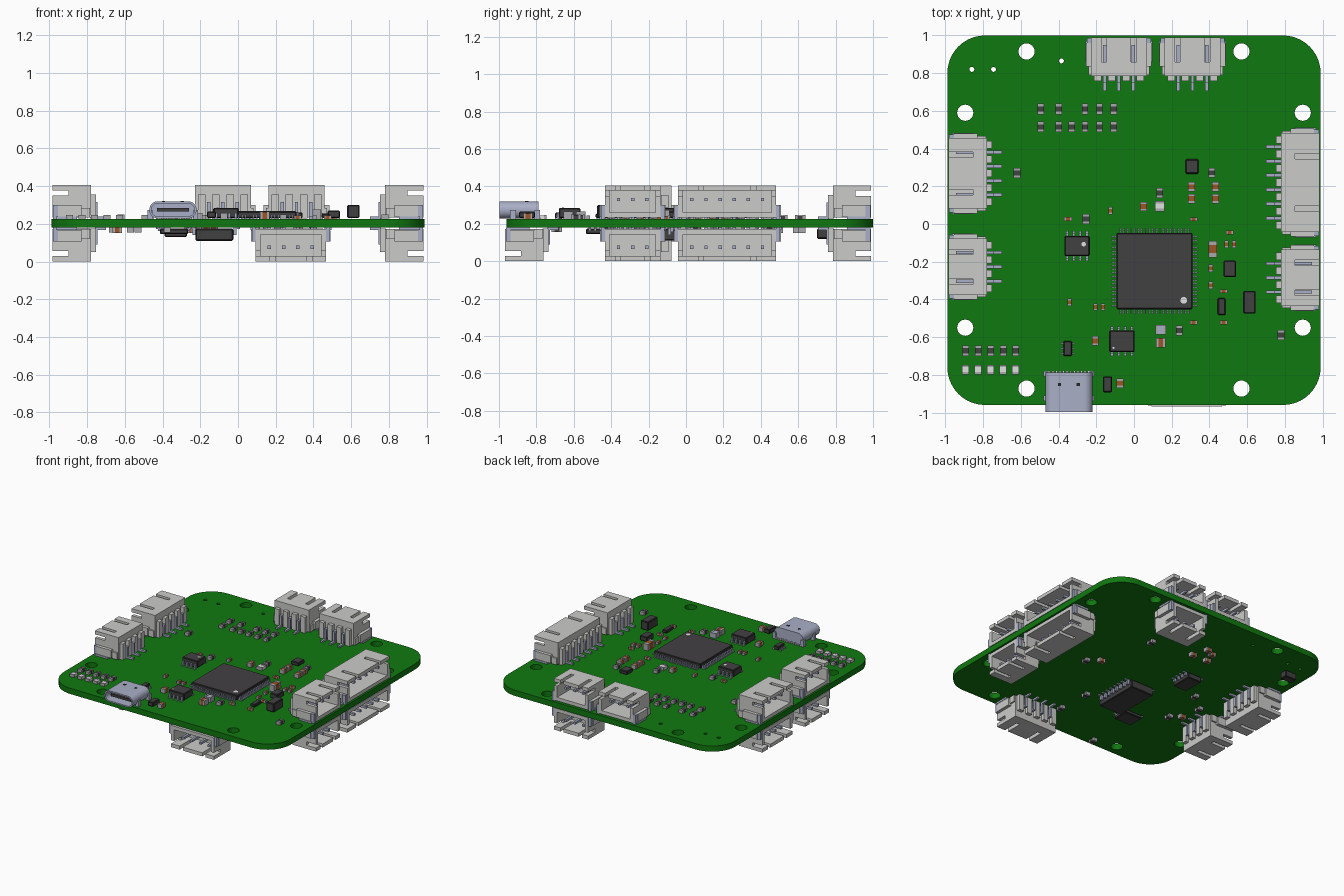
import bpy, bmesh
from math import pi, sin, cos
from mathutils import Matrix, Vector

cube = bpy.data.objects.get("Cube")
if cube:
    bpy.data.objects.remove(cube, do_unlink=True)

TOP, BOTTOM = 0.225, 0.18
PITCH = 0.0756


def material(name, r, g, b):
    m = bpy.data.materials.new(name)
    m.use_nodes = True
    m.diffuse_color = (r, g, b, 1)
    m.node_tree.nodes["Principled BSDF"].inputs["Base Color"].default_value = (r, g, b, 1)
    return m


MATS = [
    material("board green", 0.005, 0.19, 0.005),
    material("housing grey", 0.6, 0.6, 0.59),
    material("pin metal", 0.4, 0.43, 0.57),
    material("chip charcoal", 0.055, 0.052, 0.055),
    material("black", 0.018, 0.018, 0.018),
    material("solder grey", 0.4, 0.4, 0.43),
    material("capacitor brown", 0.33, 0.09, 0.02),
    material("marking white", 0.75, 0.75, 0.75),
]
GREEN, HOUSING, PIN, CHIP, BLACK, SOLDER, BROWN, WHITE = range(len(MATS))


def box(bm, x, y, z, mat):
    """Box between the (low, high) pairs x, y and z."""
    lo, hi = Vector((x[0], y[0], z[0])), Vector((x[1], y[1], z[1]))
    m = Matrix.Translation((lo + hi) / 2) @ Matrix.Diagonal((*(hi - lo), 1))
    verts = bmesh.ops.create_cube(bm, size=1, matrix=m)["verts"]
    for f in {f for v in verts for f in v.link_faces}:
        f.material_index = mat


def dot(bm, x, y, z, r):
    verts = bmesh.ops.create_cone(bm, cap_ends=True, segments=16, radius1=r, radius2=r,
                                  depth=0.004, matrix=Matrix.Translation((x, y, z)))["verts"]
    for f in {f for v in verts for f in v.link_faces}:
        f.material_index = WHITE


def add_mesh(name, mesh, matrix=Matrix()):
    ob = bpy.data.objects.new(name, mesh)
    ob.matrix_world = matrix
    for m in MATS:
        mesh.materials.append(m)
    bpy.context.scene.collection.objects.link(ob)
    return ob


def finish(name, bm, matrix=Matrix()):
    mesh = bpy.data.meshes.new(name)
    bm.to_mesh(mesh)
    bm.free()
    return add_mesh(name, mesh, matrix)


def place(x, y, under=False, angle=0):
    """Frame on the upper or lower face of the board."""
    m = Matrix.Translation((x, y, BOTTOM if under else TOP)) @ Matrix.Rotation(angle, 4, "Z")
    return m @ Matrix.Rotation(pi, 4, "Y") if under else m


def rounded(w, d, r, n=10):
    """Outline of a rounded rectangle; a circle when w = d = 2r."""
    pts = []
    for k, (sx, sy) in enumerate([(1, 1), (-1, 1), (-1, -1), (1, -1)]):
        for i in range(n + 1):
            a = (k + i / n) * pi / 2
            pts.append((sx * (w / 2 - r) + r * cos(a), sy * (d / 2 - r) + r * sin(a)))
    return pts


def plate(name, outlines, thickness, mat, matrix):
    """Extruded outline; further outlines become holes."""
    cu = bpy.data.curves.new(name, "CURVE")
    cu.dimensions, cu.fill_mode, cu.extrude = "2D", "BOTH", thickness / 2
    for pts in outlines:
        sp = cu.splines.new("POLY")
        sp.points.add(len(pts) - 1)
        for p, (x, y) in zip(sp.points, pts):
            p.co = (x, y, 0, 1)
        sp.use_cyclic_u = True
    tmp = bpy.data.objects.new(name + " outline", cu)
    mesh = bpy.data.meshes.new_from_object(tmp)
    bpy.data.objects.remove(tmp)
    mesh.materials.clear()
    ob = add_mesh(name, mesh, matrix)
    for p in mesh.polygons:
        p.material_index = mat
    bpy.ops.object.select_all(action="DESELECT")
    ob.select_set(True)
    bpy.context.view_layer.objects.active = ob
    bpy.ops.object.shade_smooth_by_angle()
    return ob


# Board with mounting holes and small vias
holes = [(sx * 0.57, y, 0.043) for sx in (-1, 1) for y in (0.915, -0.873)]
holes += [(sx * 0.895, y, 0.043) for sx in (-1, 1) for y in (0.59, -0.55)]
holes += [(-0.86, 0.82, 0.013), (-0.745, 0.82, 0.013), (-0.385, 0.865, 0.013)]
outlines = [[(x, y + 0.02) for x, y in rounded(1.98, 1.96, 0.2)]]
for hx, hy, r in holes:
    outlines.append([(hx + x, hy + y) for x, y in rounded(2 * r, 2 * r, r, 6)])
plate("circuit_board", outlines, TOP - BOTTOM, GREEN, Matrix.Translation((0, 0, (TOP + BOTTOM) / 2)))


# Side-entry connector: mouth at y = 0 facing -y, leads at the rear
def connector(name, pins, x, y, angle, under=False):
    bm = bmesh.new()
    h = ((pins - 1) * PITCH + 0.147) / 2
    top, roof, slot, sw = 0.18, 0.152, h * 0.53, 0.014
    box(bm, (-h, h), (0, 0.2), (0.008, 0.036), HOUSING)
    box(bm, (-h, h), (0.165, 0.205), (0.008, top), HOUSING)
    box(bm, (-h, h), (0.13, 0.17), (roof, top), HOUSING)
    for lo, hi in ((-h, -slot - sw), (-slot + sw, slot - sw), (slot + sw, h)):
        box(bm, (lo, hi), (0, 0.13), (roof, top), HOUSING)
    for s in (-1, 1):
        def side(a, b, yy, zz, mat=HOUSING):
            box(bm, sorted((s * a, s * b)), yy, zz, mat)
        side(h - 0.026, h, (0, 0.2), (0.008, 0.125), HOUSING)
        side(h - 0.026, h, (0.085, 0.2), (0.1, top), HOUSING)
        side(h, h + 0.025, (0.03, 0.155), (0.015, 0.075))
        side(h, h + 0.012, (0.155, 0.2), (0.008, 0.06))
        side(h, h + 0.02, (0.004, 0.03), (0, 0.075), PIN)
        side(h, h + 0.028, (0.02, 0.13), (0, 0.014), PIN)
    for i in range(pins + 1):
        cx = (i - pins / 2) * PITCH
        box(bm, (cx - 0.02, cx + 0.02), (0.2, 0.232), (0.004, 0.13), HOUSING)
    for i in range(pins):
        cx = (i - (pins - 1) / 2) * PITCH
        w = (cx - 0.009, cx + 0.009)
        box(bm, w, (0.04, 0.17), (0.096, 0.114), PIN)
        box(bm, w, (0.2, 0.238), (0.075, 0.09), PIN)
        box(bm, w, (0.226, 0.24), (0, 0.09), PIN)
        box(bm, w, (0.226, 0.285), (0, 0.014), PIN)
    finish(name, bm, place(x, y, under, angle))


for under in (False, True):
    face = "lower" if under else "upper"
    connector(face + "_left_side_connector_a", 3, 0.985, -0.285, pi / 2, under)
    connector(face + "_left_side_connector_b", 6, 0.985, 0.22, pi / 2, under)
    connector(face + "_right_side_connector_a", 4, -0.985, 0.268, -pi / 2, under)
    connector(face + "_right_side_connector_b", 3, -0.985, -0.227, -pi / 2, under)
    connector(face + "_back_connector", 3, 0.31, 0.99, pi, under)
connector("upper_back_connector_b", 3, -0.08, 0.99, pi)
connector("lower_front_connector", 4, 0.28, -0.967, 0, True)


# Chips: leads run along x (rows at both y ends), y, or both
def chip(name, x, y, w, d, h, leads=0, rows="", reach=0.028, pitch=0.04, under=False, mark=None):
    bm = bmesh.new()
    box(bm, (-w / 2, w / 2), (-d / 2, d / 2), (0.006, h), CHIP)
    bmesh.ops.bevel(bm, geom=bm.edges[:], offset=0.006, segments=1, affect="EDGES", material=BLACK)
    t = pitch * 0.2
    for i in range(leads):
        c = (i - (leads - 1) / 2) * pitch
        for s in (-1, 1):
            for row, half in (("y", d / 2), ("x", w / 2)):
                if row not in rows:
                    continue
                foot = sorted((s * half, s * (half + reach)))
                knee = sorted((s * (half - 0.004), s * (half + reach / 2)))
                for out, zz in ((foot, (0, 0.008)), (knee, (0.006, h * 0.55))):
                    a = ((c - t, c + t), out)
                    box(bm, *(a if row == "y" else a[::-1]), zz, PIN)
    if mark:
        dot(bm, mark[0], mark[1], h, mark[2])
    finish(name, bm, place(x, y, under))


chip("processor", 0.109, -0.25, 0.405, 0.405, 0.042, 20, "xy", 0.026, 0.0192, mark=(0.155, -0.155, 0.018))
chip("driver_chip", -0.302, -0.117, 0.135, 0.108, 0.06, 4, "y", 0.025, 0.035, mark=(0.035, 0.01, 0.012))
chip("memory_chip", -0.064, -0.622, 0.135, 0.115, 0.06, 4, "y", 0.02, 0.035, mark=(-0.045, -0.035, 0.006))
chip("sensor_chip", 0.308, 0.305, 0.07, 0.078, 0.035)
chip("protection_chip", -0.352, -0.66, 0.046, 0.08, 0.035, 3, "x", 0.012, 0.027)
chip("small_diode", -0.14, -0.85, 0.048, 0.085, 0.04)
chip("regulator", 0.508, -0.238, 0.066, 0.088, 0.045)
chip("inductor", 0.612, -0.415, 0.066, 0.12, 0.075)
chip("flat_diode", 0.465, -0.438, 0.042, 0.09, 0.03)
chip("lower_wide_chip", -0.125, -0.235, 0.2, 0.36, 0.07, 8, "x", 0.035, 0.042, under=True)
chip("lower_thin_chip", -0.34, -0.47, 0.15, 0.13, 0.035, 4, "x", 0.02, 0.03, under=True)
chip("lower_side_chip", -0.33, 0.2, 0.12, 0.17, 0.05, 4, "x", 0.03, 0.04, under=True)
chip("lower_corner_part", -0.83, 0.73, 0.1, 0.06, 0.06, under=True)


# Two-terminal parts: solder caps at the ends of the longer side
def passives(name, spots, w, d, h, mat, under=False):
    bm = bmesh.new()
    for x, y in spots:
        sx = -x if under else x
        for i in range(3):
            a, b = (-0.5, -0.25, 0.25, 0.5)[i:i + 2]
            xx, yy = (-w / 2, w / 2), (-d / 2, d / 2)
            if w > d:
                xx = (a * w, b * w)
            else:
                yy = (a * d, b * d)
            box(bm, [sx + v for v in xx], [y + v for v in yy],
                (0, h - 0.002 if i == 1 else h), mat if i == 1 else SOLDER)
    finish(name, bm, place(0, 0, under))


led_x = [-0.893 + 0.0663 * i for i in range(5)]
array_x = [-0.495, -0.4, -0.26, -0.183, -0.107]
passives("status_resistors", [(x, -0.672) for x in led_x], 0.034, 0.056, 0.022, CHIP)
passives("status_lights", [(x, -0.772) for x in led_x], 0.038, 0.05, 0.022, WHITE)
passives("array_resistors", [(x, y) for x in array_x for y in (0.61, 0.515)] + [(-0.33, 0.515)],
         0.034, 0.056, 0.022, CHIP)
passives("single_resistors", [(-0.62, 0.27), (-0.255, 0.027), (0.137, 0.165), (0.412, 0.272),
                              (0.24, -0.565), (0.78, -0.588)], 0.036, 0.052, 0.025, CHIP)
passives("capacitors", [(x, y) for x in (0.305, 0.432) for y in (0.197, 0.135)] +
         [(0.05, 0.093), (-0.205, -0.62), (-0.075, -0.845)], 0.036, 0.05, 0.032, BROWN)
passives("small_capacitors", [(-0.35, 0.027), (0.316, 0.025), (0.507, -0.045), (0.475, -0.357),
                              (0.316, -0.522), (0.475, -0.522)], 0.04, 0.02, 0.02, BROWN)
passives("upright_small_capacitors", [(-0.125, 0.07), (0.49, -0.107), (0.53, -0.107), (0.407, -0.325),
                                      (0.407, -0.235), (-0.205, -0.44), (-0.165, -0.44), (-0.342, -0.415)],
         0.022, 0.038, 0.02, BROWN)
passives("large_capacitor", [(0.417, -0.133)], 0.045, 0.088, 0.05, BROWN)
passives("wide_capacitor", [(0.142, -0.63)], 0.052, 0.05, 0.04, BROWN)
passives("light_window", [(0.137, 0.095)], 0.05, 0.056, 0.025, WHITE)
passives("metal_button", [(0.142, -0.562)], 0.055, 0.05, 0.04, PIN)
passives("lower_resistors", [(0.4, -0.055), (0.086, -0.43), (0.1, -0.69), (0.21, 0.447), (-0.57, -0.29),
                             (-0.667, -0.07), (-0.375, -0.9), (-0.53, 0.05)], 0.036, 0.056, 0.025, CHIP, True)
passives("lower_capacitors", [(0.32, 0.016), (-0.23, 0.59), (-0.13, 0.5), (-0.64, -0.23), (-0.17, 0.62),
                              (-0.26, 0.5)], 0.05, 0.036, 0.03, BROWN, True)

# Metal socket at the front edge
SX, SZ = -0.345, 0.274
plate("socket_shell", [rounded(0.25, 0.09, 0.044), rounded(0.228, 0.068, 0.033)], 0.21, PIN,
      Matrix.Translation((SX, -0.893, SZ)) @ Matrix.Rotation(pi / 2, 4, "X"))
plate("socket_back", [rounded(0.23, 0.07, 0.034)], 0.05, PIN,
      Matrix.Translation((SX, -0.814, SZ)) @ Matrix.Rotation(pi / 2, 4, "X"))
bm = bmesh.new()
box(bm, (-0.085, 0.085), (-0.97, -0.82), (SZ - 0.01, SZ + 0.01), CHIP)
for s in (-1, 1):
    for y in (-0.94, -0.81):
        box(bm, sorted((s * 0.108, s * 0.134)), (y, y + 0.03), (TOP, SZ), PIN)
    box(bm, (s * 0.05 - 0.009, s * 0.05 + 0.009), (-0.86, -0.842), (SZ + 0.04, SZ + 0.047), BLACK)
for i in range(12):
    c = (i - 5.5) * 0.019
    box(bm, (c - 0.005, c + 0.005), (-0.8, -0.778), (TOP, TOP + 0.01), WHITE)
finish("socket_contacts", bm, Matrix.Translation((SX, 0, 0)))
